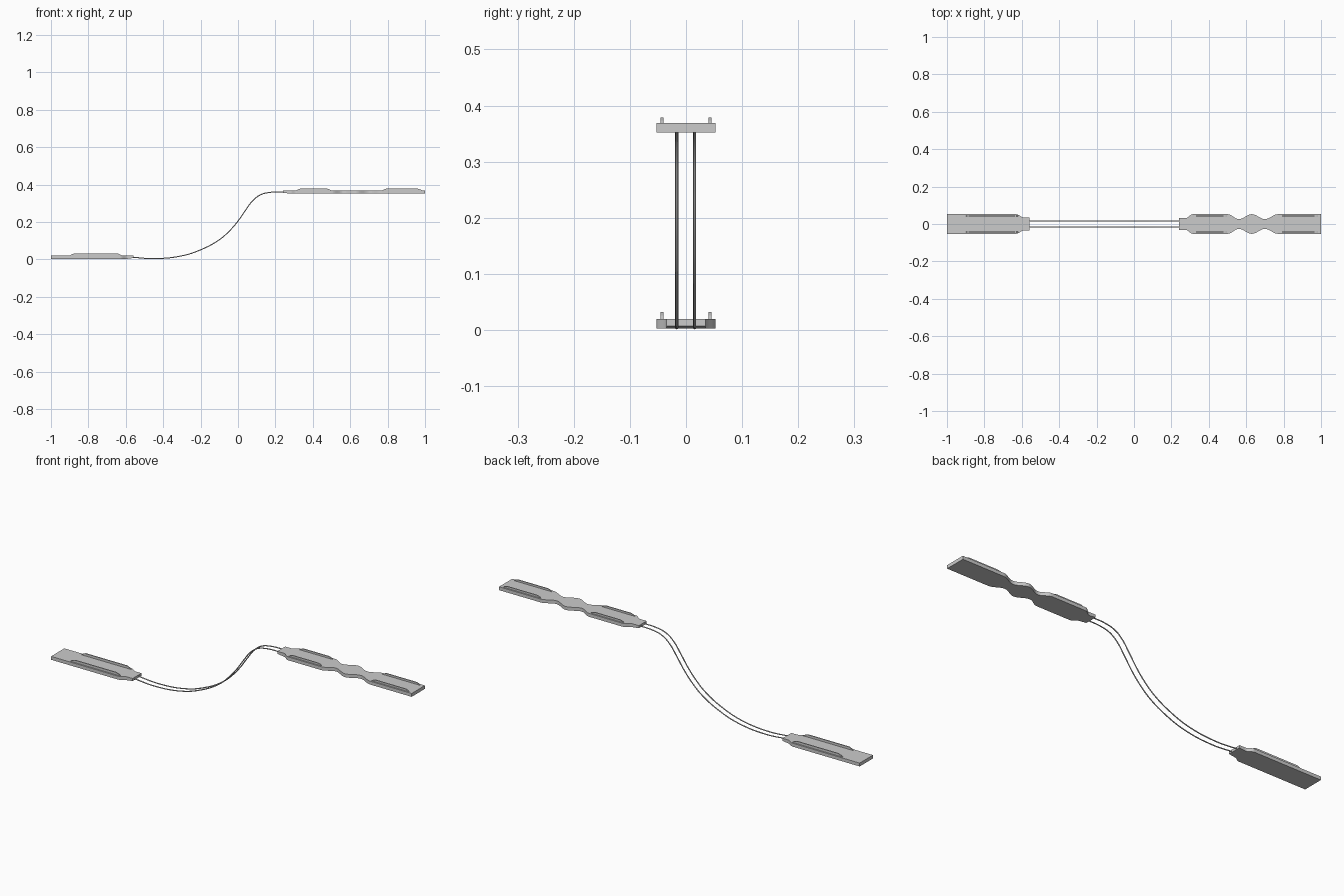
import bpy, bmesh, math

if "Cube" in bpy.data.objects:
    bpy.data.objects.remove(bpy.data.objects["Cube"])


def prism(name, pts, axis, lo, hi):
    """Extrude a 2D outline along z (outline in x,y) or y (outline in x,z)."""
    bm = bmesh.new()
    place = (lambda a, b, t: (a, b, t)) if axis == 'z' else (lambda a, b, t: (a, t, b))
    face = bm.faces.new([bm.verts.new(place(a, b, lo)) for a, b in pts])
    ext = bmesh.ops.extrude_face_region(bm, geom=[face])
    moved = [v for v in ext['geom'] if isinstance(v, bmesh.types.BMVert)]
    bmesh.ops.translate(bm, verts=moved, vec=place(0, 0, hi - lo))
    bmesh.ops.recalc_face_normals(bm, faces=bm.faces[:])
    me = bpy.data.meshes.new(name)
    bm.to_mesh(me)
    bm.free()
    ob = bpy.data.objects.new(name, me)
    bpy.context.collection.objects.link(ob)
    return ob


def outline(keys, steps=8):
    """Ease between (x, half width) keys and mirror across y."""
    side = []
    for (x0, w0), (x1, w1) in zip(keys, keys[1:]):
        n = 1 if w0 == w1 else steps
        for i in range(n):
            t = i / n
            side.append((x0 + (x1 - x0) * t, w0 + (w1 - w0) * (1 - math.cos(math.pi * t)) / 2))
    side.append(keys[-1])
    return side + [(x, -w) for x, w in reversed(side)]


def board(name, keys, z, tip_x):
    """Plate whose tip is bevelled along its lower edge."""
    ob = prism(name, outline(keys), 'z', z, z + 0.017)
    for v in ob.data.vertices:
        if abs(v.co.x - tip_x) < 1e-4 and v.co.z < z + 0.01:
            v.co.z += 0.004
    return ob


def rails(name, x0, x1, z, h):
    """Pair of thin upright rails with sloping ends."""
    s = 0.025
    pts = [(x0, z - 0.001), (x0 + s * 0.4, z + h * 0.5), (x0 + s, z + h),
           (x1 - s, z + h), (x1 - s * 0.4, z + h * 0.5), (x1, z - 0.001)]
    for side, y in (("front", -0.043), ("back", 0.043)):
        prism(f"{name}_{side}", pts, 'y', y - 0.0025, y + 0.0025)


# Lower and upper boards
W = 0.0525
board("lower_board", [(-1, W), (-0.63, W), (-0.59, 0.035), (-0.56, 0.035)], 0.003, -0.56)
board("upper_board", [(0.24, 0.031), (0.275, 0.031), (0.315, W), (0.5, W), (0.56, 0.026),
                      (0.63, W), (0.70, 0.026), (0.77, W), (1, W)], 0.352, 0.24)

# Side rails on the boards
rails("lower_rail", -0.90, -0.62, 0.02, 0.012)
rails("upper_rail_inner", 0.31, 0.50, 0.369, 0.0095)
rails("upper_rail_outer", 0.77, 0.985, 0.369, 0.0095)

# Twin connecting cables
path = [(-0.57, 0.012), (-0.45, 0.004), (-0.3, 0.019), (-0.2, 0.051), (-0.1, 0.105), (-0.04, 0.158),
        (0.0, 0.205), (0.04, 0.262), (0.08, 0.315), (0.12, 0.345), (0.17, 0.358), (0.25, 0.361)]
for side, y in (("front", -0.0165), ("back", 0.0155)):
    cu = bpy.data.curves.new("cable_" + side, 'CURVE')
    cu.dimensions = '3D'
    cu.bevel_depth = 0.0027
    cu.bevel_resolution = 2
    cu.resolution_u = 6
    cu.use_fill_caps = True
    sp = cu.splines.new('BEZIER')
    sp.bezier_points.add(len(path) - 1)
    for p, (x, z) in zip(sp.bezier_points, path):
        p.co = (x, y, z)
        p.handle_left_type = p.handle_right_type = 'AUTO'
    bpy.context.collection.objects.link(bpy.data.objects.new("cable_" + side, cu))
